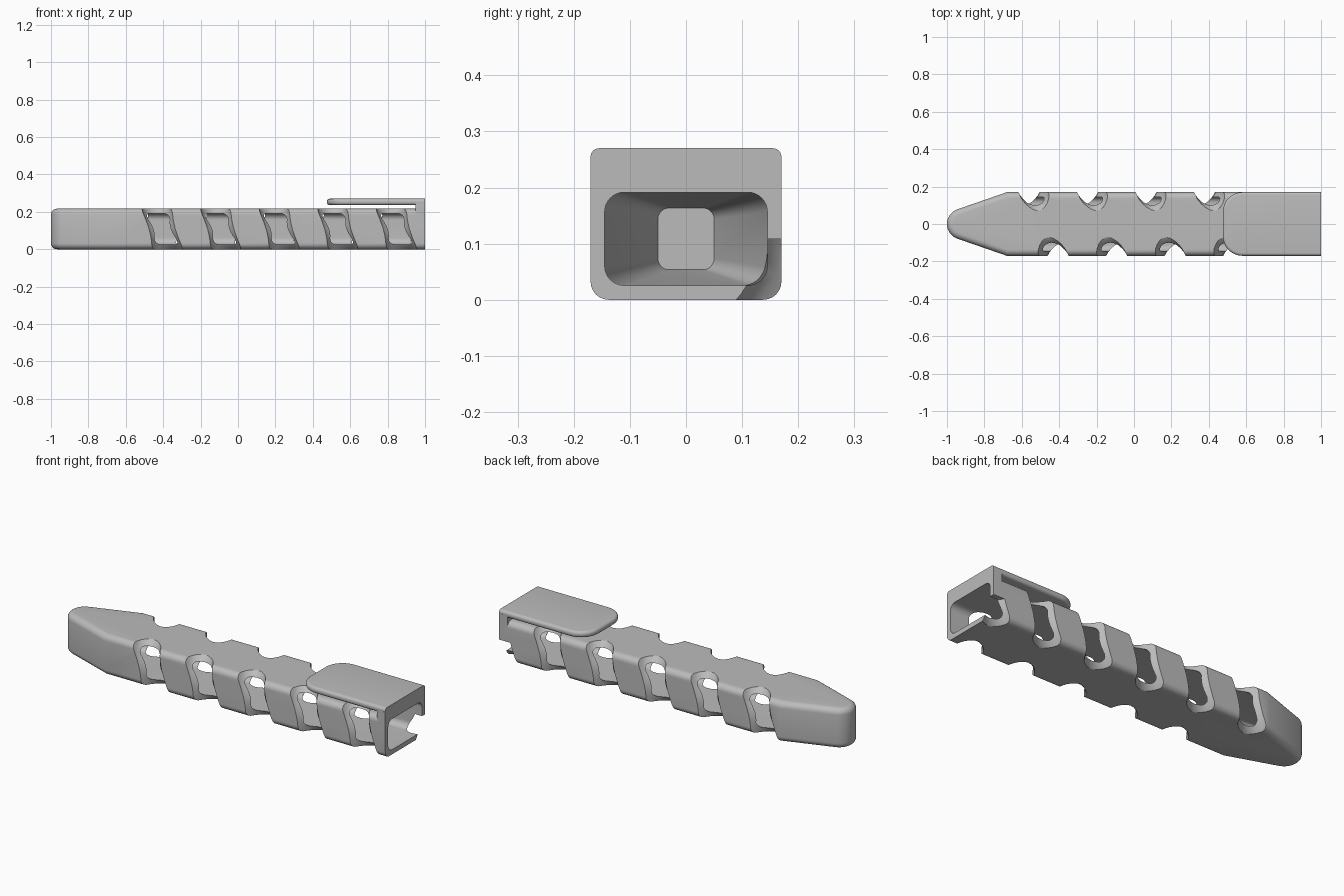
import bpy, bmesh
from math import sin, cos, pi, tau, radians
from mathutils import Vector

cube = bpy.data.objects.get("Cube")
if cube:
    bpy.data.objects.remove(cube, do_unlink=True)

LENGTH_END = 1.0
HALF_W, HEIGHT = 0.17, 0.217
MID_Z = HEIGHT / 2

grey = bpy.data.materials.new("plain grey")
grey.use_nodes = True
grey.diffuse_color = (0.5, 0.5, 0.5, 1)
grey.node_tree.nodes["Principled BSDF"].inputs["Base Color"].default_value = (0.5, 0.5, 0.5, 1)


def add_object(name, bm):
    bmesh.ops.recalc_face_normals(bm, faces=bm.faces)
    mesh = bpy.data.meshes.new(name)
    bm.to_mesh(mesh)
    bm.free()
    mesh.materials.append(grey)
    obj = bpy.data.objects.new(name, mesh)
    bpy.context.collection.objects.link(obj)
    return obj


def prism(name, outline, z0, z1, bevel=0.0):
    """Extrude a plan outline upward and round its rims, leaving the open end sharp."""
    bm = bmesh.new()
    base = bm.faces.new([bm.verts.new((x, y, z0)) for x, y in outline])
    top = bmesh.ops.extrude_face_region(bm, geom=[base], use_keep_orig=True)["geom"]
    bmesh.ops.translate(bm, vec=(0, 0, z1 - z0),
                        verts=[v for v in top if isinstance(v, bmesh.types.BMVert)])
    if bevel:
        rims = [e for e in bm.edges
                if abs(e.verts[0].co.z - e.verts[1].co.z) < 1e-5
                and not all(v.co.x > LENGTH_END - 1e-4 for v in e.verts)]
        bmesh.ops.bevel(bm, geom=rims, offset=bevel, segments=6, profile=0.5, affect='EDGES')
    return add_object(name, bm)


def loft(name, rings):
    """Skin a list of equal closed rings and cap both ends."""
    bm = bmesh.new()
    rows = [[bm.verts.new(p) for p in ring] for ring in rings]
    n = len(rows[0])
    for a, b in zip(rows, rows[1:]):
        for i in range(n):
            j = (i + 1) % n
            bm.faces.new((a[i], a[j], b[j], b[i]))
    bm.faces.new(rows[0])
    bm.faces.new(rows[-1])
    return add_object(name, bm)


def arc(cx, cy, r, start, end, steps=8):
    angles = [radians(start + (end - start) * i / steps) for i in range(steps + 1)]
    return [(cx + r * cos(a), cy + r * sin(a)) for a in angles]


def rounded_ring(x, half_w, half_h, r):
    pts = []
    for sy, sz, a in ((1, 1, 0), (-1, 1, 90), (-1, -1, 180), (1, -1, 270)):
        pts += arc(sy * (half_w - r), sz * (half_h - r), r, a, a + 90)
    return [(x, y, MID_Z + z) for y, z in pts]


def combine(target, other, operation):
    mod = target.modifiers.new(operation.title(), 'BOOLEAN')
    mod.object, mod.operation, mod.solver = other, operation, 'EXACT'
    bpy.context.view_layer.objects.active = target
    bpy.ops.object.modifier_apply(modifier=mod.name)
    bpy.data.objects.remove(other, do_unlink=True)


# Outer body with tapered round nose
nose = arc(-0.917, 0, 0.083, 110, 250, 16)
plan = [(1, -HALF_W), (1, HALF_W), (-0.68, HALF_W)] + nose + [(-0.68, -HALF_W)]
body = prism("slotted_body", plan, 0, HEIGHT, 0.032)

# Helical groove that opens the side walls
PITCH, COIL_R, TUBE_R, TURNS, STEPS = 0.313, 0.212, 0.082, 5.25, 48
coil_rings = []
for i in range(int(TURNS * STEPS) + 1):
    t = tau * i / STEPS
    centre_x = LENGTH_END + 0.003 - PITCH * t / tau
    ring = []
    for k in range(24):
        a = tau * k / 24
        r = COIL_R + TUBE_R * cos(a)
        ring.append(Vector((centre_x + TUBE_R * sin(a), r * cos(t), MID_Z - r * sin(t))))
    coil_rings.append(ring)
combine(body, loft("coil_cutter", coil_rings), 'DIFFERENCE')

# Clip: root block at the open end and a flat rounded tongue
root = [(0.95, -HALF_W), (1, -HALF_W), (1, HALF_W), (0.95, HALF_W)]
combine(body, prism("clip_root", root, 0.14, 0.25), 'UNION')
tongue = ([(1, -HALF_W), (1, HALF_W)] + arc(0.58, HALF_W - 0.105, 0.105, 90, 180)
          + arc(0.58, 0.105 - HALF_W, 0.105, 180, 270))
combine(body, prism("clip_tongue", tongue, 0.236, 0.27, 0.015), 'UNION')

# Hollow core narrowing into the nose
core = [rounded_ring(1.05, 0.145, 0.083, 0.035),
        rounded_ring(-0.62, 0.145, 0.083, 0.035),
        rounded_ring(-0.9, 0.05, 0.055, 0.02)]
combine(body, loft("core_cutter", core), 'DIFFERENCE')

bpy.ops.object.select_all(action='DESELECT')
body.select_set(True)
bpy.context.view_layer.objects.active = body
bpy.ops.object.shade_smooth_by_angle(angle=radians(30))
